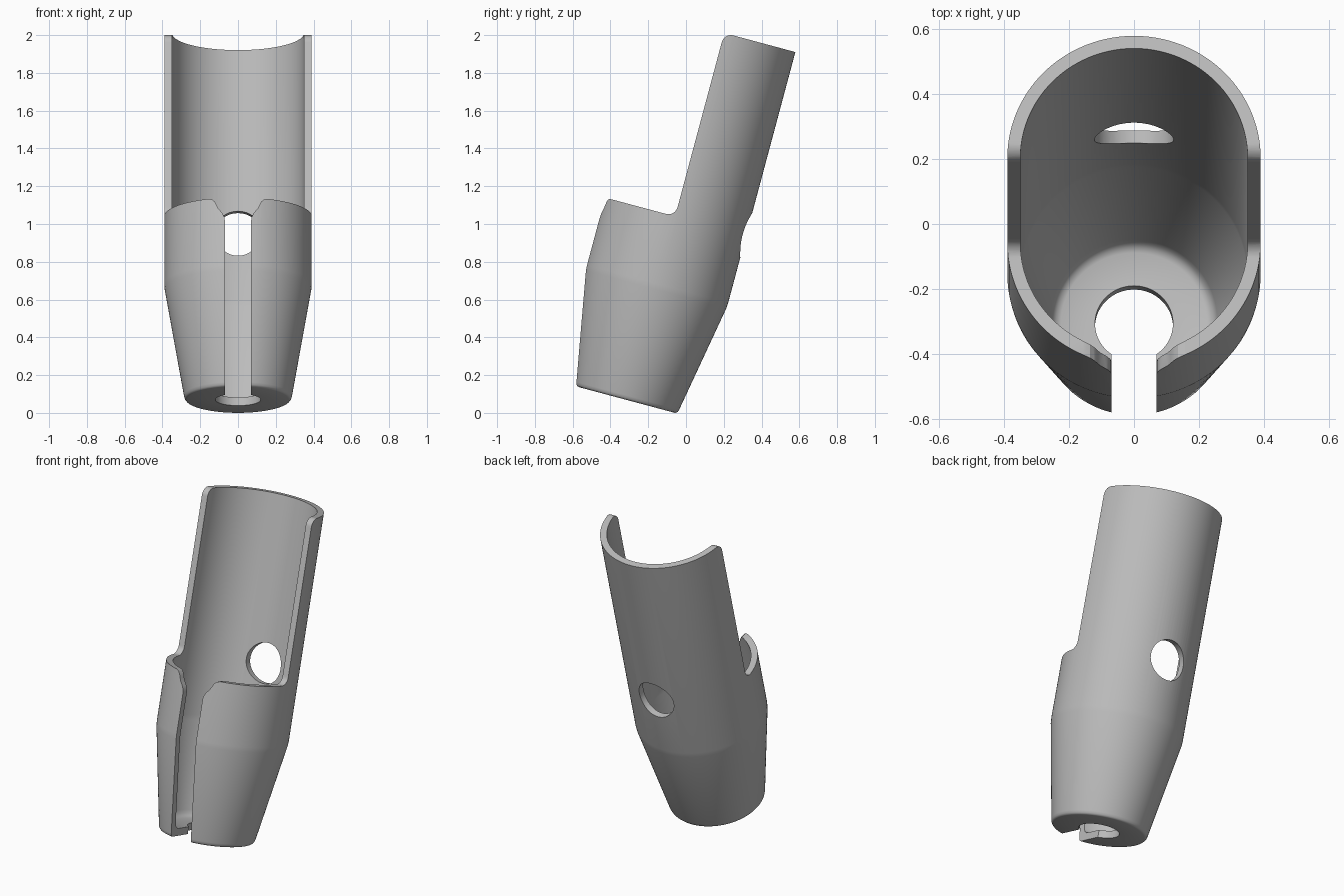
import bpy, bmesh
from math import sin, cos, pi, radians
from mathutils import Matrix, Vector

default = bpy.data.objects.get("Cube")
if default:
    bpy.data.objects.remove(default, do_unlink=True)

TILT = radians(15)
RIM, TOP = 0.99, 1.995
SEGMENTS = 128

grey = bpy.data.materials.new("plain grey")
grey.use_nodes = True
grey.diffuse_color = (0.5, 0.5, 0.5, 1)
grey.node_tree.nodes["Principled BSDF"].inputs["Base Color"].default_value = grey.diffuse_color


def make_object(name, bm):
    bmesh.ops.recalc_face_normals(bm, faces=bm.faces[:])
    mesh = bpy.data.meshes.new(name)
    bm.to_mesh(mesh)
    bm.free()
    mesh.materials.append(grey)
    obj = bpy.data.objects.new(name, mesh)
    bpy.context.collection.objects.link(obj)
    return obj


def lathe(name, profile):
    """Spin a closed (radius, height) profile around z."""
    bm = bmesh.new()
    rings = []
    for i in range(SEGMENTS):
        a = 2 * pi * (i + 0.5) / SEGMENTS
        rings.append([bm.verts.new((r * cos(a), r * sin(a), z)) for r, z in profile])
    n = len(profile)
    for i in range(SEGMENTS):
        p, q = rings[i], rings[(i + 1) % SEGMENTS]
        for j in range(n):
            k = (j + 1) % n
            bm.faces.new((p[j], q[j], q[k], p[k]))
    return make_object(name, bm)


def prism(name, points, place, sweep):
    """Extrude a 2D outline, placed in space by the place function."""
    bm = bmesh.new()
    face = bm.faces.new([bm.verts.new(place(u, v)) for u, v in points])
    out = bmesh.ops.extrude_face_region(bm, geom=[face])
    moved = [g for g in out["geom"] if isinstance(g, bmesh.types.BMVert)]
    bmesh.ops.translate(bm, verts=moved, vec=Vector(sweep))
    obj = make_object(name, bm)
    obj.hide_render = True
    return obj


def arc(cx, cy, r, start, end, steps=10):
    angles = [radians(start + (end - start) * i / steps) for i in range(steps + 1)]
    return [(cx + r * cos(a), cy + r * sin(a)) for a in angles]


# Tube wall with tapered foot, thin floor and round drain hole
holder = lathe("tube_holder", [
    (0.12, -0.015), (0.268, -0.015), (0.276, -0.012), (0.282, -0.005), (0.286, 0.008),
    (0.388, 0.59), (0.39, 0.62), (0.39, TOP),
    (0.35, TOP), (0.35, 0.62), (0.348, 0.59),
    (0.256, 0.07), (0.25, 0.05), (0.24, 0.038), (0.225, 0.03), (0.12, 0.03)])

# Open front half above the rim, with rounded corners
opening = ([(-0.6, RIM)] + arc(-0.05, RIM + 0.05, 0.05, -90, 0)
           + arc(0.05, TOP - 0.05, 0.05, 180, 90) + [(0.05, 2.2), (-0.6, 2.2)])
front_cutter = prism("front_cutter", opening, lambda u, v: (-0.6, u, v), (1.2, 0, 0))

# Front slot, flaring out at the rim
half = [(0.07, -0.1), (0.07, 0.865), (0.073, 0.885), (0.082, 0.905), (0.104, 0.932),
        (0.113, 0.95), (0.122, 0.97), (0.135, 0.984), (0.155, RIM), (0.155, 1.1)]
slot = half + [(-x, z) for x, z in reversed(half)]
slot_cutter = prism("slot_cutter", slot, lambda u, v: (u, -0.6, v), (0, 0.6, 0))

# Round hole through the back wall
hole_cutter = prism("hole_cutter", arc(0, RIM, 0.122, 0, 354.375, 63),
                    lambda u, v: (u, 0.1, v), (0, 0.5, 0))

bpy.ops.object.select_all(action="DESELECT")
bpy.context.view_layer.objects.active = holder
holder.select_set(True)
for cutter in (front_cutter, slot_cutter, hole_cutter):
    mod = holder.modifiers.new(cutter.name, "BOOLEAN")
    mod.operation = "DIFFERENCE"
    mod.solver = "EXACT"
    mod.object = cutter
    bpy.ops.object.modifier_apply(modifier=mod.name)
    bpy.data.objects.remove(cutter, do_unlink=True)

# Lean the whole holder back
lean = Matrix.Rotation(-TILT, 4, "X") @ Matrix.Translation((0, -0.325, 0))
holder.data.transform(lean)
bpy.ops.object.shade_smooth_by_angle(angle=radians(30))
